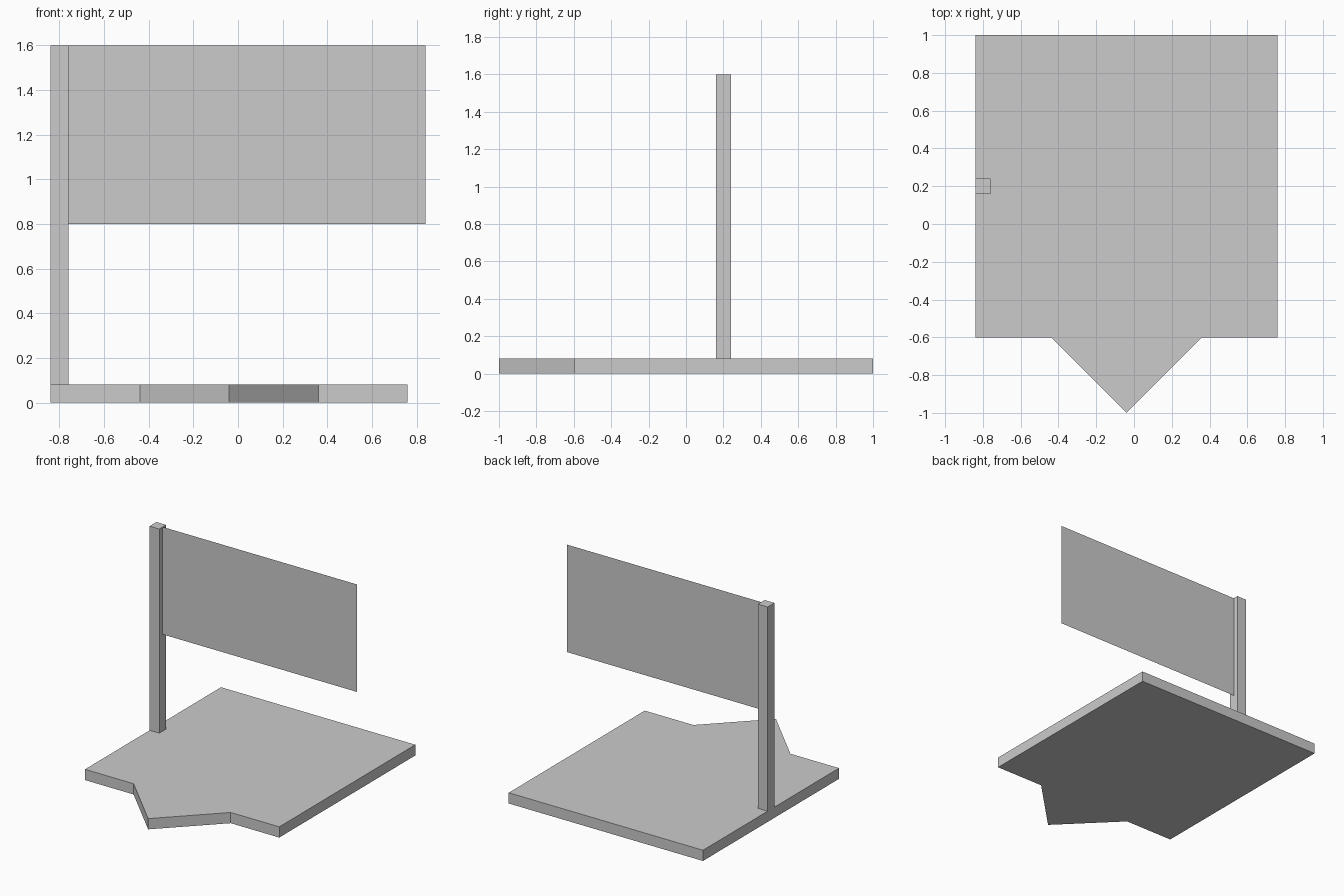
import bpy
import bmesh

if "Cube" in bpy.data.objects:
    bpy.data.objects.remove(bpy.data.objects["Cube"])


def make_object(name, outline, extrude=None):
    """Flat polygon from an outline, optionally extruded upwards into a solid."""
    bm = bmesh.new()
    face = bm.faces.new([bm.verts.new(p) for p in outline])
    if extrude:
        result = bmesh.ops.extrude_face_region(bm, geom=[face], use_keep_orig=True)
        top = [g for g in result["geom"] if isinstance(g, bmesh.types.BMVert)]
        bmesh.ops.translate(bm, verts=top, vec=(0, 0, extrude))
        bmesh.ops.recalc_face_normals(bm, faces=bm.faces)
    mesh = bpy.data.meshes.new(name)
    bm.to_mesh(mesh)
    bm.free()
    obj = bpy.data.objects.new(name, mesh)
    bpy.context.collection.objects.link(obj)
    return obj


# Base slab: square with a triangular pointer on the front edge
base = [(-0.84, 1), (-0.84, -0.6), (-0.44, -0.6), (-0.04, -1),
        (0.36, -0.6), (0.76, -0.6), (0.76, 1)]
make_object("base", [(x, y, 0) for x, y in base], 0.08)

# Square post on the left edge
post = [(-0.84, 0.16), (-0.76, 0.16), (-0.76, 0.24), (-0.84, 0.24)]
make_object("post", [(x, y, 0.08) for x, y in post], 1.52)

# Paper-thin flag panel fixed to the middle of the post's side
panel = [(-0.76, 0.8), (0.84, 0.8), (0.84, 1.6), (-0.76, 1.6)]
make_object("flag_panel", [(x, 0.2, z) for x, z in panel])
